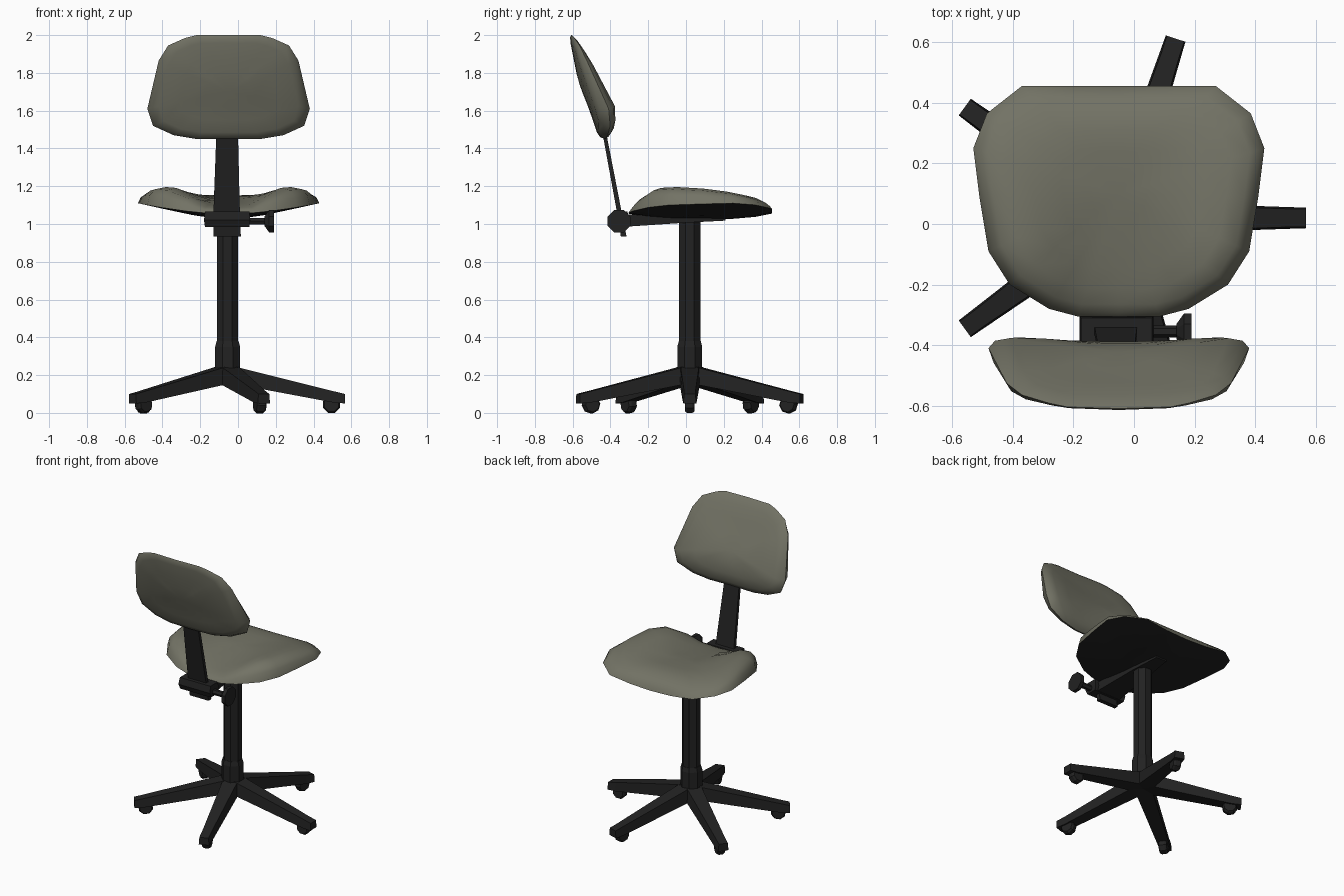
import bpy, bmesh, math
from mathutils import Vector, Matrix

if "Cube" in bpy.data.objects:
    bpy.data.objects.remove(bpy.data.objects["Cube"])

CX, CY = -0.05, 0.02          # column axis


def material(name, col):
    m = bpy.data.materials.new(name)
    m.diffuse_color = (*col, 1)
    m.use_nodes = True
    m.node_tree.nodes["Principled BSDF"].inputs["Base Color"].default_value = m.diffuse_color
    return m


FABRIC = material("olive grey fabric", (0.17, 0.17, 0.13))
BLACK = material("black plastic", (0.016, 0.016, 0.016))


def finish(name, bm, mats, angle=None):
    bmesh.ops.recalc_face_normals(bm, faces=bm.faces)
    me = bpy.data.meshes.new(name)
    bm.to_mesh(me)
    bm.free()
    ob = bpy.data.objects.new(name, me)
    bpy.context.collection.objects.link(ob)
    for m in mats:
        me.materials.append(m)
    if angle:
        bpy.ops.object.select_all(action='DESELECT')
        ob.select_set(True)
        bpy.context.view_layer.objects.active = ob
        bpy.ops.object.shade_smooth_by_angle(angle=math.radians(angle))
    return ob


def loft(name, sections):
    """Solid through a list of point loops of equal length, capped at the ends."""
    bm = bmesh.new()
    loops = [[bm.verts.new(p) for p in s] for s in sections]
    n = len(loops[0])
    for a, b in zip(loops, loops[1:]):
        for i in range(n):
            j = (i + 1) % n
            bm.faces.new((a[i], a[j], b[j], b[i]))
    bm.faces.new(loops[0])
    bm.faces.new(loops[-1])
    return finish(name, bm, [BLACK])


def turned(name, origin, axis, profile, sides=8):
    """Faceted round part: profile is (distance along axis, radius)."""
    rot = Vector((0, 0, 1)).rotation_difference(Vector(axis)).to_matrix()
    o = Vector(origin)
    secs = []
    for d, r in profile:
        r /= math.cos(math.pi / sides)
        ang = [(k + 0.5) * 2 * math.pi / sides for k in range(sides)]
        secs.append([o + rot @ Vector((r * math.cos(a), r * math.sin(a), d)) for a in ang])
    return loft(name, secs)


def rect(x0, x1, y0, y1, z):
    return [(x0, y0, z), (x1, y0, z), (x1, y1, z), (x0, y1, z)]


def lerp(table, t):
    if t <= table[0][0]:
        return table[0][1]
    for (a, u), (b, v) in zip(table, table[1:]):
        if t <= b:
            return u + (v - u) * (t - a) / (b - a)
    return table[-1][1]


def cushion(name, half, mid, rings, place, mats):
    """Padded shape: mirrored half outline shrunk in rings on both sides of the rim."""
    outline = half + [(-h, v) for h, v in reversed(half) if h > 0]
    bm = bmesh.new()
    loops = []
    for s, side, w in rings:
        loops.append([bm.verts.new(place(h * s, mid + (v - mid) * s, s, side, w))
                      for h, v in outline])
    n = len(outline)
    for k, (a, b) in enumerate(zip(loops, loops[1:])):
        for i in range(n):
            j = (i + 1) % n
            f = bm.faces.new((a[i], a[j], b[j], b[i]))
            f.material_index = int(rings[k + 1][1] < 0 and len(mats) > 1)
    for loop, (s, side, w) in ((loops[0], rings[0]), (loops[-1], rings[-1])):
        c = bm.verts.new(place(0, mid, 0, side, w))
        for i in range(n):
            f = bm.faces.new((loop[i], loop[(i + 1) % n], c))
            f.material_index = int(side < 0 and len(mats) > 1)
    return finish(name, bm, mats, 55)


# Seat: saddle-shaped padded top, dark shell below
CREST = [(-.31, 1.14), (-.25, 1.18), (-.12, 1.20), (.1, 1.187), (.25, 1.167), (.4, 1.13), (.455, 1.10)]
TROUGH = [(-.31, 1.08), (-.1, 1.12), (.1, 1.145), (.3, 1.155), (.4, 1.13), (.455, 1.10)]


def seat_place(x, y, s, side, w):
    ax = min(abs(x) / .48, 1)
    low = 1.025 + .085 * ax ** 1.5 + .03 * s ** 3 * (1 - ax)
    if side > 0:
        t = min(max((abs(x) - .08) / .24, 0), 1)
        t = t * t * (3 - 2 * t)
        top = lerp(TROUGH, y) * (1 - t) + lerp(CREST, y) * t
        low += (top - low) * w
    return (CX + x, y, low)


seat_half = [(0, .455), (.16, .455), (.32, .455), (.435, .365), (.48, .25), (.46, .09),
             (.43, -.09), (.36, -.2), (.23, -.28), (.135, -.305), (0, -.305)]
cushion("seat", seat_half, .1,
        [(.2, 1, 1), (.4, 1, 1), (.6, 1, 1), (.77, 1, 1), (.9, 1, .88), (.97, 1, .55),
         (1, 1, 0), (.75, -1, 0), (.4, -1, 0)], seat_place, [FABRIC, BLACK])

# Backrest: leaning pad with sides wrapping toward the sitter
REAR = [(1.45, -.46), (1.6, -.51), (1.75, -.57), (2.0, -.62)]
FRONT = [(1.45, -.41), (1.5, -.39), (1.6, -.385), (1.68, -.41), (1.8, -.48), (1.97, -.575), (2.0, -.60)]


def back_place(x, z, s, side, w):
    wrap = .045 * (x / .43) ** 2
    rear, front = lerp(REAR, z) + wrap, lerp(FRONT, z) + wrap * .5
    m = (rear + front) / 2
    return (CX + x, m + ((front if side > 0 else rear) - m) * w, z)


back_half = [(0, 2.0), (.17, 2.0), (.23, 1.985), (.32, 1.945), (.37, 1.865), (.43, 1.61),
             (.40, 1.52), (.29, 1.47), (.17, 1.45), (0, 1.45)]
cushion("backrest", back_half, 1.7,
        [(.3, 1, 1), (.6, 1, 1), (.84, 1, 1), (.95, 1, .7), (1, 1, .15),
         (.96, -1, .7), (.86, -1, 1), (.6, -1, 1), (.3, -1, 1)], back_place, [FABRIC])

# Flat bar holding the backrest
loft("backrest_bar", [rect(-.13, .015, -.345, -.315, .935),
                      rect(-.13, .01, -.365, -.34, 1.06),
                      rect(-.115, 0, -.44, -.42, 1.47),
                      rect(-.11, -.005, -.48, -.46, 1.6)])

# Clamp housing, adjusting rod and knob
loft("clamp_housing", [rect(-.175, .06, -.385, -.31, .985),
                       rect(-.18, .065, -.40, -.30, 1.02),
                       rect(-.175, .06, -.39, -.31, 1.065)])
turned("knob_rod", (.05, -.355, 1.015), (1, 0, 0), [(0, .017), (.11, .017)], 6)
turned("knob", (.14, -.355, 1.015), (1, 0, 0), [(0, .025), (.025, .06), (.05, .06)])

# Arm under the seat, from clamp to column head
loft("seat_arm", [[(CX - w, y, z0), (CX + w, y, z0), (CX + w, y, z1), (CX - w, y, z1)]
                  for y, w, z0, z1 in ((-.33, .09, .985, 1.05), (0, .065, 1.007, 1.045),
                                       (.21, .04, 1.018, 1.04))])

# Column and lower sleeve
turned("column", (CX - .005, CY, 0), (0, 0, 1), [(.3, .056), (1.04, .056)])
turned("column_sleeve", (CX - .005, CY, 0), (0, 0, 1), [(.17, .066), (.35, .066), (.38, .058)])

# Five tapered legs with caster wheels
for k in range(5):
    a = math.radians(72 * k)
    M = Matrix.Translation((CX - .005, CY, 0)) @ Matrix.Rotation(a, 4, 'Z')
    secs = [[M @ Vector((r, sy * w, z)) for sy, z, w in
             ((-1, z0, w0), (1, z0, w0), (1, z1, w1), (-1, z1, w1))]
            for r, w0, w1, z0, z1 in ((0, .055, .05, .16, .255), (.56, .036, .03, .055, .115),
                                      (.622, .034, .03, .05, .10))]
    loft(f"leg_{k + 1}", secs)
    turned(f"caster_{k + 1}", M @ Vector((.55, -.026, .044)), (-math.sin(a), math.cos(a), 0),
           [(0, .036), (.012, .044), (.04, .044), (.052, .036)])
